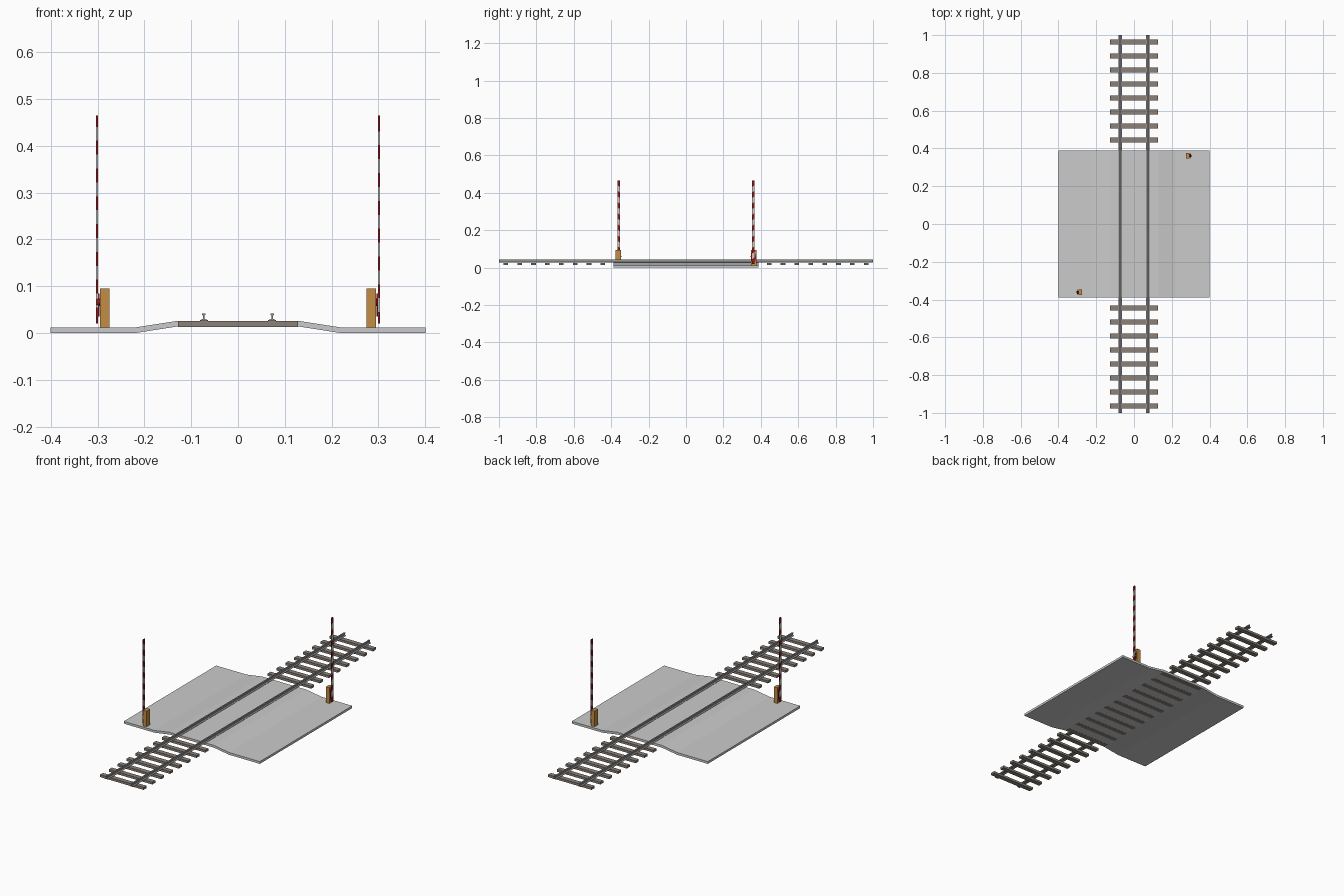
import bpy, bmesh, math
from mathutils import Matrix, Vector

if "Cube" in bpy.data.objects:
    bpy.data.objects.remove(bpy.data.objects["Cube"])


def material(name, rgb):
    m = bpy.data.materials.new(name)
    m.diffuse_color = (*rgb, 1)
    m.use_nodes = True
    m.node_tree.nodes["Principled BSDF"].inputs["Base Color"].default_value = m.diffuse_color
    return m


STEEL = material("steel", (0.30, 0.30, 0.30))
WOOD = material("sleeper_wood", (0.26, 0.22, 0.19))
ORANGE = material("orange_paint", (0.55, 0.27, 0.06))
RED = material("red_paint", (0.28, 0.01, 0.01))
WHITE = material("white_paint", (0.8, 0.8, 0.8))


def finish(bm, name, mats=()):
    bmesh.ops.recalc_face_normals(bm, faces=bm.faces)
    mesh = bpy.data.meshes.new(name)
    bm.to_mesh(mesh)
    bm.free()
    for m in mats:
        mesh.materials.append(m)
    ob = bpy.data.objects.new(name, mesh)
    bpy.context.collection.objects.link(ob)
    return ob


def extrude_profile(bm, pts, vec):
    face = bm.faces.new([bm.verts.new(p) for p in pts])
    out = bmesh.ops.extrude_face_region(bm, geom=[face], use_keep_orig=True)["geom"]
    bmesh.ops.translate(bm, verts=[v for v in out if isinstance(v, bmesh.types.BMVert)], vec=vec)


def box(name, lo, hi, mat):
    bm = bmesh.new()
    bmesh.ops.create_cube(bm, size=1)
    lo, hi = Vector(lo), Vector(hi)
    for v in bm.verts:
        v.co = (lo + hi) / 2 + v.co * (hi - lo)
    return finish(bm, name, [mat])


# Road slab with a raised middle
top = [(-0.4, 0.012), (-0.22, 0.012), (-0.13, 0.026), (0.13, 0.026), (0.22, 0.012), (0.4, 0.012)]
bottom = [(x, z - 0.012) for x, z in reversed(top)]
bm = bmesh.new()
extrude_profile(bm, [(x, -0.388, z) for x, z in top + bottom], (0, 0.776, 0))
finish(bm, "road")

# Rails with foot, web and head
half = [(0.0085, 0.026), (0.0085, 0.0275), (0.0018, 0.0305), (0.0012, 0.037),
        (0.0036, 0.0385), (0.0036, 0.042)]
section = half + [(-x, z) for x, z in reversed(half)]
for side, label in ((-1, "left"), (1, "right")):
    bm = bmesh.new()
    extrude_profile(bm, [(side * 0.073 + x, -1, z) for x, z in section], (0, 2, 0))
    finish(bm, label + "_rail", [STEEL])

# Sleepers
for i in range(27):
    y = (i - 13) * 0.0741
    box(f"sleeper_{i}", (-0.128, y - 0.0125, 0.0135), (0.128, y + 0.0125, 0.0258), WOOD)


# Barriers: cabinet, pivot, counterweight and slanted-stripe arm
def barrier(label, turn):
    parts = [box(label + "_cabinet", (0.274, 0.347, 0.012), (0.295, 0.376, 0.095), ORANGE)]

    bm = bmesh.new()
    bmesh.ops.create_cone(bm, cap_ends=True, segments=12, radius1=0.008, radius2=0.008, depth=0.010,
                          matrix=Matrix.Translation((0.297, 0.362, 0.066)) @ Matrix.Rotation(math.pi / 2, 4, 'Y'))
    parts.append(finish(bm, label + "_pivot", [RED]))

    bm = bmesh.new()
    weight = [(-0.007, 0.085), (-0.014, 0.06), (-0.012, 0.035), (0.012, 0.035), (0.014, 0.06), (0.007, 0.085)]
    extrude_profile(bm, [(0.296, 0.36 + y, z) for y, z in weight], (0.003, 0, 0))
    parts.append(finish(bm, label + "_counterweight", [RED]))

    bm = bmesh.new()
    bmesh.ops.create_cube(bm, size=1, matrix=Matrix.Translation((0.301, 0.36, 0.2425))
                          @ Matrix.Diagonal((0.005, 0.013, 0.445, 1)))
    normal = Vector((0, -0.6, 0.8))
    start, step, count = 0.02, 0.0297, 15
    for i in range(1, count):
        bmesh.ops.bisect_plane(bm, geom=bm.verts[:] + bm.edges[:] + bm.faces[:],
                               plane_co=(0.301, 0.36, start + i * step), plane_no=normal)
    for f in bm.faces:
        d = (f.calc_center_median() - Vector((0.301, 0.36, start))).dot(normal) / 0.8
        i = max(0, min(count - 1, math.floor(d / step)))
        f.material_index = i % 2
    parts.append(finish(bm, label + "_barrier_arm", [RED, WHITE]))
    for p in parts:
        p.data.transform(Matrix.Rotation(turn, 4, 'Z'))


barrier("back", 0)
barrier("front", math.pi)
